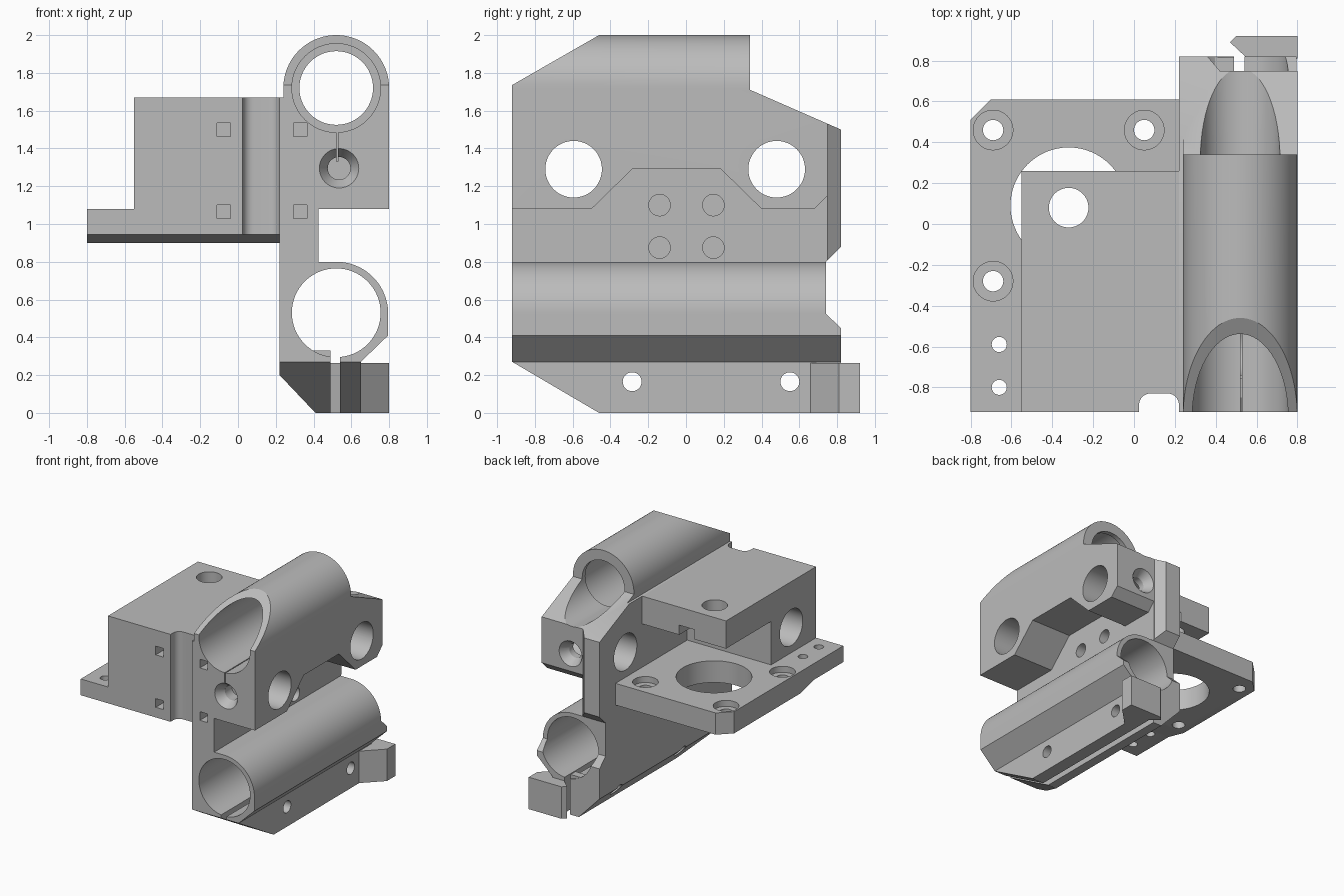
import bpy, bmesh
from math import sin, cos, pi, radians
from mathutils import Vector

cube = bpy.data.objects.get("Cube")
if cube:
    bpy.data.objects.remove(cube, do_unlink=True)

grey = bpy.data.materials.new("light grey plastic")
grey.use_nodes = True
grey.diffuse_color = (0.5, 0.5, 0.5, 1)
grey.node_tree.nodes["Principled BSDF"].inputs["Base Color"].default_value = (0.5, 0.5, 0.5, 1)


def arc(u, v, r, start=0, end=360, n=64):
    """Points on an arc, in degrees."""
    steps = n if end - start == 360 else n + 1
    angles = [radians(start + (end - start) * i / n) for i in range(steps)]
    return [(u + r * cos(a), v + r * sin(a)) for a in angles]


def rect(u0, u1, v0, v1):
    return [(u0, v0), (u1, v0), (u1, v1), (u0, v1)]


def prism(name, pts, axis, lo, hi, taper=1.0):
    """Extrude an outline along an axis; taper scales the far end."""
    place = {"x": lambda u, v, w: (w, u, v),
             "y": lambda u, v, w: (u, w, v),
             "z": lambda u, v, w: (u, v, w)}[axis]
    mid = sum((Vector(p) for p in pts), Vector((0, 0))) / len(pts)
    far = [mid + (Vector(p) - mid) * taper for p in pts]
    bm = bmesh.new()
    a = [bm.verts.new(place(u, v, lo)) for u, v in pts]
    b = [bm.verts.new(place(u, v, hi)) for u, v in far]
    bm.faces.new(a)
    bm.faces.new(b)
    for i in range(len(pts)):
        j = (i + 1) % len(pts)
        bm.faces.new((a[i], a[j], b[j], b[i]))
    bmesh.ops.recalc_face_normals(bm, faces=bm.faces)
    mesh = bpy.data.meshes.new(name)
    bm.to_mesh(mesh)
    bm.free()
    mesh.materials.append(grey)
    obj = bpy.data.objects.new(name, mesh)
    bpy.context.collection.objects.link(obj)
    return obj


def activate(obj):
    bpy.ops.object.select_all(action="DESELECT")
    obj.select_set(True)
    bpy.context.view_layer.objects.active = obj


def combine(obj, *shape, op="DIFFERENCE"):
    """Boolean a temporary prism into an object."""
    tool = prism("cutter", *shape)
    mod = obj.modifiers.new("cut", "BOOLEAN")
    mod.operation, mod.solver, mod.object = op, "EXACT", tool
    activate(obj)
    bpy.ops.object.modifier_apply(modifier=mod.name)
    bpy.data.objects.remove(tool, do_unlink=True)


# Rod bracket: end outline extruded lengthwise, then trimmed to the side outline
RX, TOP_Z, LOW_Z = 0.52, 1.72, 0.525
outline = [(0.41, 0), (0.65, 0), (0.65, 0.27), (0.795, 0.41)]
outline += arc(RX, LOW_Z, 0.275, 0, 90, 24)
outline += [(0.425, 0.8), (0.425, 1.08), (0.8, 1.08)]
outline += arc(RX, TOP_Z, 0.28, 0, 180, 48)
outline += [(0.24, 1.67), (0.22, 1.67), (0.22, 0.2)]
bracket = prism("rod_bracket", outline, "y", -0.92, 0.82)
side = [(-1, 0.317), (-0.375, -0.05), (0.9, -0.05), (0.9, 0.375), (0.74, 0.525),
        (0.74, 0.8), (0.9, 0.96), (0.9, 1.465), (0.34, 1.71), (0.34, 2.05),
        (-0.373, 2.05), (-1, 1.69)]
combine(bracket, side, "x", 0, 1, op="INTERSECT")

# Overhang arch, rear corner and rear chamfer
combine(bracket, [(-0.58, 1), (-0.5, 1.08), (-0.28, 1.295), (0.18, 1.295), (0.4, 1.08), (0.48, 1)],
        "x", 0.425, 0.9)
combine(bracket, [(0.6, 1), (0.85, 1), (0.85, 1.25)], "x", 0.425, 0.9)
combine(bracket, [(0.36, 0.82), (0.42, 0.75), (0.9, 0.75), (0.9, 1), (0.36, 1)], "z", 0.7, 1.7)

# Bearing bores with a narrower rear end on the upper one
combine(bracket, arc(RX, TOP_Z, 0.195), "y", -1, 1)
combine(bracket, arc(RX, TOP_Z, 0.235), "y", -1, 0.3)
combine(bracket, arc(RX, 0.53, 0.235), "y", -1, 1)
combine(bracket, rect(0.49, 0.54, -0.1, 0.45), "y", -1, 0.9)
combine(bracket, rect(0.522, 0.53, 1.33, 1.6), "y", -1, 0.3)

# Countersunk screw holes at both ends of the overhang
for end, d in ((-0.92, 1), (0.75, -1)):
    combine(bracket, arc(0.535, 1.295, 0.105, n=40), "y", end - 0.001 * d, end + 0.07 * d, 0.57)
    combine(bracket, arc(0.535, 1.295, 0.06, n=32), "y", end + 0.03 * d, end + 0.16 * d)

# Wall screw pockets and clamp holes
for y in (-0.14, 0.145):
    for z in (0.875, 1.1):
        combine(bracket, arc(y, z, 0.057, n=32), "x", 0.32, 0.5)
for y in (-0.285, 0.55):
    combine(bracket, arc(y, 0.165, 0.05, n=32), "x", 0, 1)

# Motor plate with thinner front end
plate = prism("motor_plate", [(-0.8, -0.92), (0.22, -0.92), (0.22, 0.61), (-0.7, 0.61), (-0.8, 0.51)],
              "z", 0.9, 1.08)
combine(plate, [(-1, 0.8), (-0.3, 0.8), (-0.35, 0.9), (-0.53, 0.945), (-1, 0.945)], "x", -1, 0.5)
combine(plate, arc(-0.32, 0.09, 0.285), "z", 0.8, 1.2)
for x, y in ((-0.69, 0.46), (0.05, 0.46), (-0.69, -0.28)):
    combine(plate, arc(x, y, 0.05, n=32), "z", 0.8, 1.2)
    combine(plate, arc(x, y, 0.097, n=40), "z", 1.03, 1.2)
for y in (-0.59, -0.8):
    combine(plate, arc(-0.66, y, 0.037, n=24), "z", 0.8, 1.2)

# Housing: solid front, overhanging roof at the rear
housing = prism("belt_housing", rect(-0.55, 0.22, -0.92, 0.26), "z", 1.08, 1.67)
combine(housing, rect(-0.33, 0.4, 1, 1.44), "x", -0.7, 0.4)
combine(housing, rect(-0.26, -0.12, 1.4, 1.52), "y", 0.08, 0.4)
combine(housing, arc(-0.32, 0.08, 0.097, n=40), "z", 1.3, 1.8)

# Front channel shared by housing and plate
channel = [(0.025, -1)] + arc(0.08, -0.885, 0.055, 90, 180, 8)[::-1]
channel += arc(0.165, -0.885, 0.055, 0, 90, 8)[::-1] + [(0.22, -1)]
for part in (housing, plate):
    combine(part, channel, "z", 0.7, 1.9)

# Cross holes and square front pockets
for part in (bracket, housing):
    combine(part, arc(-0.595, 1.29, 0.15, n=48), "x", -0.9, 0.9)
combine(bracket, arc(0.48, 1.29, 0.15, n=48), "x", 0, 0.9)
for part, x in ((housing, -0.075), (bracket, 0.33)):
    for z in (1.065, 1.5):
        combine(part, rect(x - 0.036, x + 0.036, z - 0.036, z + 0.036), "y", -1, -0.8)
combine(plate, rect(-0.111, -0.039, 1.029, 1.2), "y", -1, -0.8)

# Rear clamp tab and bearing stop
tab = prism("clamp_tab", [(0.65, 0.66), (0.8, 0.81), (0.8, 0.92), (0.5, 0.92), (0.47, 0.89),
                          (0.545, 0.82), (0.65, 0.82)], "z", 0, 0.265)
stop = prism("bearing_stop", rect(0.39, 0.49, 0.24, 0.33), "y", 0.75, 0.815)

for part in (bracket, plate, housing, tab, stop):
    activate(part)
    bpy.ops.object.shade_smooth_by_angle(angle=radians(25))
